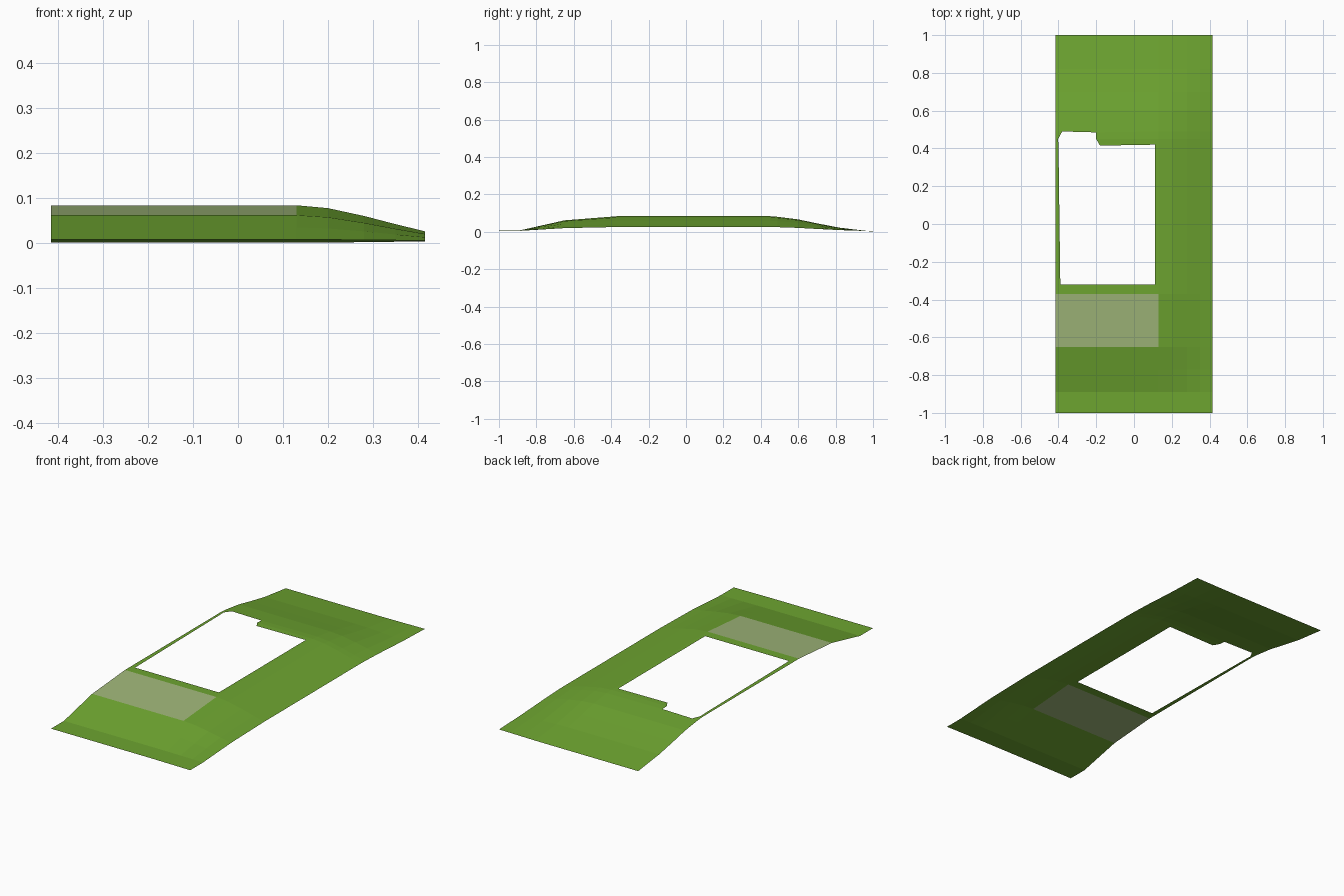
import bpy

if "Cube" in bpy.data.objects:
    bpy.data.objects.remove(bpy.data.objects["Cube"])

# --- height of the grassy mound: profile along y, fall-off along x ---
ALONG = [(-1, .007), (-.89, .007), (-.77, .034), (-.65, .061), (-.37, .083),
         (.45, .083), (.49, .080), (.6, .066), (.7, .045), (.82, .022), (1, 0)]
ACROSS = [(-.415, 1), (.13, 1), (.2, .92), (.28, .70), (.35, .47), (.415, .27)]
BASE = .004


def interp(table, t):
    for (a, va), (b, vb) in zip(table, table[1:]):
        if t <= b:
            return va + (vb - va) * (t - a) / (b - a)
    return table[-1][1]


def height(x, y):
    return BASE + (interp(ALONG, y) - BASE) * interp(ACROSS, x)


def material(name, rgb):
    m = bpy.data.materials.new(name)
    m.diffuse_color = (*rgb, 1)
    m.use_nodes = True
    m.node_tree.nodes["Principled BSDF"].inputs["Base Color"].default_value = m.diffuse_color
    return m


grass = material("grass green", (.155, .375, .030))
panel = material("pale grey green", (.345, .465, .190))

XS = [-.415, -.395, -.2, .11, .13, .2, .28, .35, .415]
YS = [-1, -.89, -.77, -.65, -.37, -.32, .42, .45, .49, .6, .7, .82, 1]
# irregular corners of the opening
NUDGE = {(-.395, -.32): (-.39, -.32), (-.395, .45): (-.402, .45),
         (-.395, .42): (-.40, .42), (-.395, .49): (-.38, .49),
         (-.2, .42): (-.18, .415), (-.2, .49): (-.2, .485)}


def in_opening(x, y):
    return -.395 < x < .11 and -.32 < y < .42 or -.395 < x < -.2 and .42 < y < .49


def in_panel(x, y):
    return x < .13 and -.65 < y < -.37


def build(name, mat, keep):
    """Sheet made of the grid cells whose centre passes the keep rule."""
    verts, index, faces = [], {}, []

    def vert(x, y):
        if (x, y) not in index:
            index[x, y] = len(verts)
            px, py = NUDGE.get((x, y), (x, y))
            verts.append((px, py, height(px, py)))
        return index[x, y]

    for x0, x1 in zip(XS, XS[1:]):
        for y0, y1 in zip(YS, YS[1:]):
            if keep((x0 + x1) / 2, (y0 + y1) / 2):
                faces.append([vert(x0, y0), vert(x1, y0), vert(x1, y1), vert(x0, y1)])
    me = bpy.data.meshes.new(name)
    me.from_pydata(verts, [], faces)
    me.materials.append(mat)
    ob = bpy.data.objects.new(name, me)
    bpy.context.collection.objects.link(ob)
    return ob


# grassy mound with the opening, and the pale panel set into its front slope
build("grass_mound", grass, lambda x, y: not in_opening(x, y) and not in_panel(x, y))
build("slope_panel", panel, in_panel)
